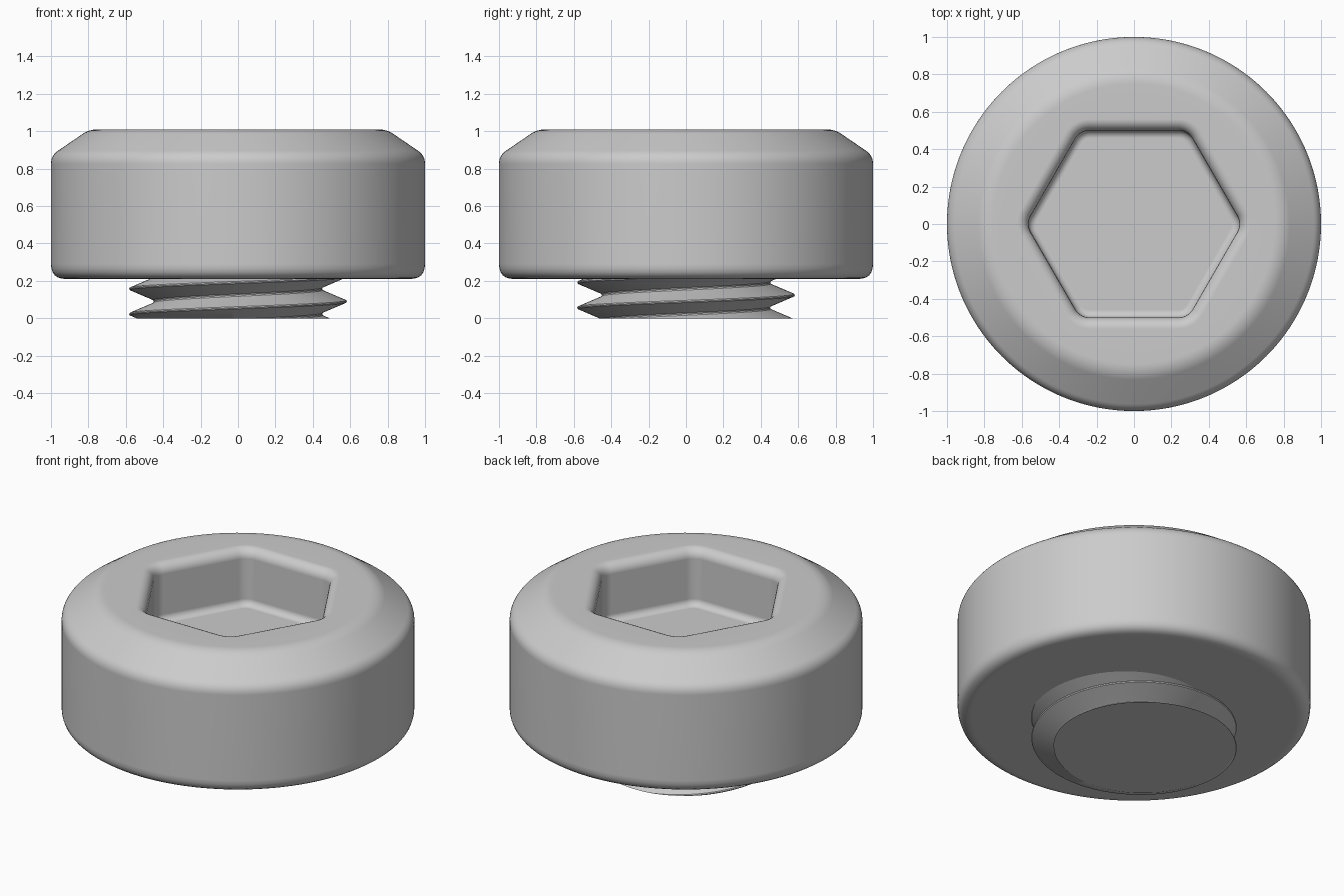
import bpy, bmesh
from math import sin, cos, pi, radians
from mathutils import Vector

default = bpy.data.objects.get("Cube")
if default:
    bpy.data.objects.remove(default, do_unlink=True)

steel = bpy.data.materials.new("grey steel")
steel.use_nodes = True
GREY = (0.6, 0.6, 0.6, 1)
steel.diffuse_color = GREY
steel.node_tree.nodes["Principled BSDF"].inputs["Base Color"].default_value = GREY

N = 192  # points around every ring


def finish(bm, name, angle):
    bmesh.ops.recalc_face_normals(bm, faces=bm.faces)
    mesh = bpy.data.meshes.new(name)
    bm.to_mesh(mesh)
    bm.free()
    mesh.materials.append(steel)
    obj = bpy.data.objects.new(name, mesh)
    bpy.context.collection.objects.link(obj)
    bpy.ops.object.select_all(action="DESELECT")
    obj.select_set(True)
    bpy.context.view_layer.objects.active = obj
    bpy.ops.object.shade_smooth_by_angle(angle=radians(angle))
    weighted = obj.modifiers.new("weighted normals", "WEIGHTED_NORMAL")
    weighted.keep_sharp = True
    return obj


def rounded(points, steps=6):
    """Round the inner corners of a profile of (r, z, tangent length)."""
    out = []
    for i, (r, z, t) in enumerate(points):
        p = Vector((r, z))
        if t == 0:
            out.append(p)
            continue
        a = p + (Vector(points[i - 1][:2]) - p).normalized() * t
        b = p + (Vector(points[i + 1][:2]) - p).normalized() * t
        for s in range(steps + 1):
            u = s / steps
            out.append(a * (1 - u) ** 2 + p * 2 * u * (1 - u) + b * u ** 2)
    return out


def circle(r, z):
    return [(r * cos(2 * pi * i / N), r * sin(2 * pi * i / N), z) for i in range(N)]


def hexagon(offset, z, apothem=0.5, corner=0.09):
    """Hexagon with round corners, offset outward, starting at +x."""
    half = N // 12
    centre = (apothem - corner) / cos(pi / 6)
    arcs = []
    for k in range(6):
        c = Vector((cos(k * pi / 3), sin(k * pi / 3))) * centre
        for s in range(half):
            a = k * pi / 3 + (s / (half - 1) - 0.5) * pi / 3
            arcs.append(c + Vector((cos(a), sin(a))) * (corner + offset))
    pts = []
    for k in range(6):
        arc = arcs[k * half:(k + 1) * half]
        nxt = arcs[((k + 1) * half) % len(arcs)]
        pts += arc + [arc[-1].lerp(nxt, (s + 1) / (half + 1)) for s in range(half)]
    shift = half // 2
    pts = pts[shift:] + pts[:shift]
    return [(p.x, p.y, z) for p in pts]


# Head: turned outside, flat top, hexagonal socket with rounded mouth and floor
TOP, UNDER, FLOOR = 1.01, 0.21, 0.66
outside = rounded([(0.5, UNDER, 0), (1, UNDER, 0.08), (1, 0.87, 0.045),
                   (0.795, TOP, 0.045), (0.7, TOP, 0)])
rings = [circle(p.x, p.y) for p in outside]
MOUTH, FOOT, STEPS = 0.06, 0.04, 6
for s in range(STEPS + 1):
    a = s / STEPS * pi / 2
    rings.append(hexagon(MOUTH * (1 - sin(a)), TOP - MOUTH * (1 - cos(a))))
for s in range(STEPS + 1):
    a = s / STEPS * pi / 2
    rings.append(hexagon(-FOOT * (1 - cos(a)), FLOOR + FOOT * (1 - sin(a))))

bm = bmesh.new()
loops = [[bm.verts.new(p) for p in ring] for ring in rings]
for low, high in zip(loops, loops[1:]):
    for i in range(N):
        j = (i + 1) % N
        bm.faces.new((low[i], low[j], high[j], high[i]))
bm.faces.new(loops[0])
bm.faces.new(loops[-1])
finish(bm, "socket_head", 35)

# Thread: one tooth profile wound as a right-handed helix, cut flat at the end
PITCH, CREST = 0.135, 0.09
tooth = [(0.45, -0.5), (0.453, -0.45), (0.463, -0.41), (0.568, -0.08),
         (0.579, -0.045), (0.582, 0), (0.579, 0.045), (0.568, 0.08),
         (0.463, 0.41), (0.453, 0.45)]
M, TURNS = len(tooth), 5
bm = bmesh.new()
columns = []
for j in range(N):
    a = 2 * pi * j / N
    columns.append([
        bm.verts.new((r * cos(a), r * sin(a), CREST + PITCH * (j / N + k + dz)))
        for k in range(-2, TURNS - 2) for r, dz in tooth])
for j in range(N):
    here, there = columns[j], columns[(j + 1) % N]
    step = M if j == N - 1 else 0  # the helix climbs one pitch at the seam
    for i in range(M * TURNS - 1 - step):
        bm.faces.new((here[i], there[i + step], there[i + step + 1], here[i + 1]))
for z, normal in ((0, -1), (UNDER + 0.08, 1)):
    bmesh.ops.bisect_plane(bm, geom=bm.verts[:] + bm.edges[:] + bm.faces[:],
                           dist=1e-6, plane_co=(0, 0, z), plane_no=(0, 0, normal),
                           clear_outer=True)
bmesh.ops.holes_fill(bm, edges=[e for e in bm.edges if e.is_boundary], sides=0)
finish(bm, "threaded_stub", 28)
